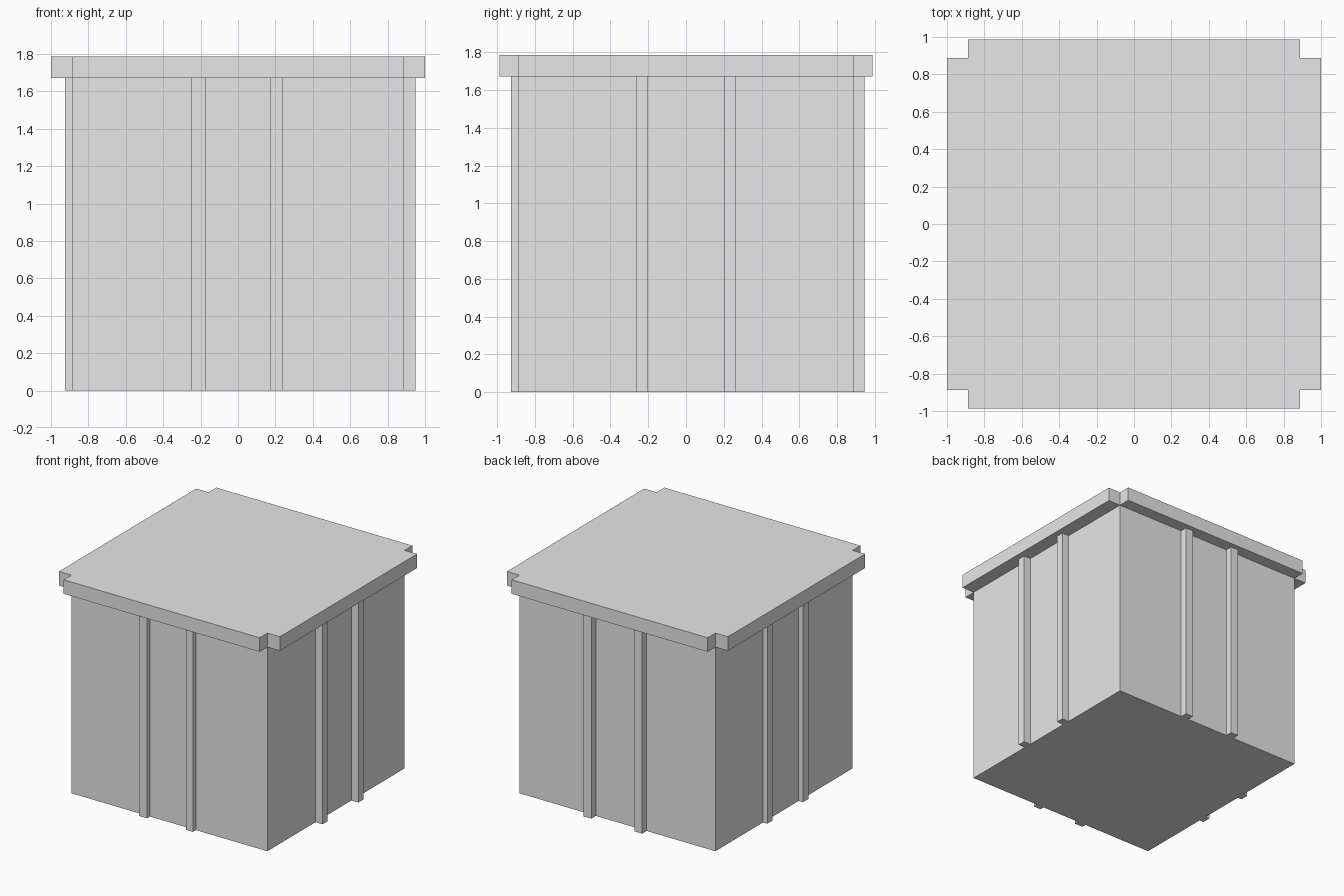
import bpy
import bmesh

cube = bpy.data.objects.get("Cube")
if cube:
    bpy.data.objects.remove(cube, do_unlink=True)

grey = bpy.data.materials.new("light_grey")
grey.use_nodes = True
grey.diffuse_color = (0.8, 0.8, 0.8, 1)
grey.node_tree.nodes["Principled BSDF"].inputs["Base Color"].default_value = (0.8, 0.8, 0.8, 1)

BODY = 0.887    # half width of the body
LID_Z = 1.67    # underside of the lid
TOP_Z = 1.785


def prism(name, outline, z0, z1):
    """Extrude a flat outline from z0 up to z1."""
    bm = bmesh.new()
    face = bm.faces.new([bm.verts.new((x, y, z0)) for x, y in outline])
    top = bmesh.ops.extrude_face_region(bm, geom=[face])["geom"]
    verts = [v for v in top if isinstance(v, bmesh.types.BMVert)]
    bmesh.ops.translate(bm, verts=verts, vec=(0, 0, z1 - z0))
    bmesh.ops.recalc_face_normals(bm, faces=bm.faces)
    mesh = bpy.data.meshes.new(name)
    bm.to_mesh(mesh)
    bm.free()
    mesh.materials.append(grey)
    obj = bpy.data.objects.new(name, mesh)
    bpy.context.collection.objects.link(obj)
    return obj


def rect(x0, x1, y0, y1):
    return [(x0, y0), (x1, y0), (x1, y1), (x0, y1)]


# Square body
prism("body", rect(-BODY, BODY, -BODY, BODY), 0, LID_Z)

# Lid with a square notch at each corner
B, X, Y = BODY, 1.0, 0.987
lid = [(-B, -Y), (B, -Y), (B, -B), (X, -B), (X, B), (B, B),
       (B, Y), (-B, Y), (-B, B), (-X, B), (-X, -B), (-B, -B)]
prism("lid", lid, LID_Z, TOP_Z)

# Two upright ribs per side: spans along the wall, and outer face position
ribs = {
    "front": ([(-0.25, -0.175), (0.175, 0.24)], -0.925),
    "back": ([(-0.265, -0.195), (0.195, 0.265)], 0.945),
    "right": ([(-0.26, -0.19), (0.2, 0.27)], -0.925),
    "left": ([(-0.265, -0.2), (0.2, 0.265)], 0.95),
}
for side, (spans, outer) in ribs.items():
    inner = BODY if outer > 0 else -BODY
    lo, hi = sorted((inner, outer))
    for i, (a, b) in enumerate(spans, 1):
        outline = rect(a, b, lo, hi) if side in ("front", "back") else rect(lo, hi, a, b)
        prism(f"{side}_rib_{i}", outline, 0, LID_Z)
